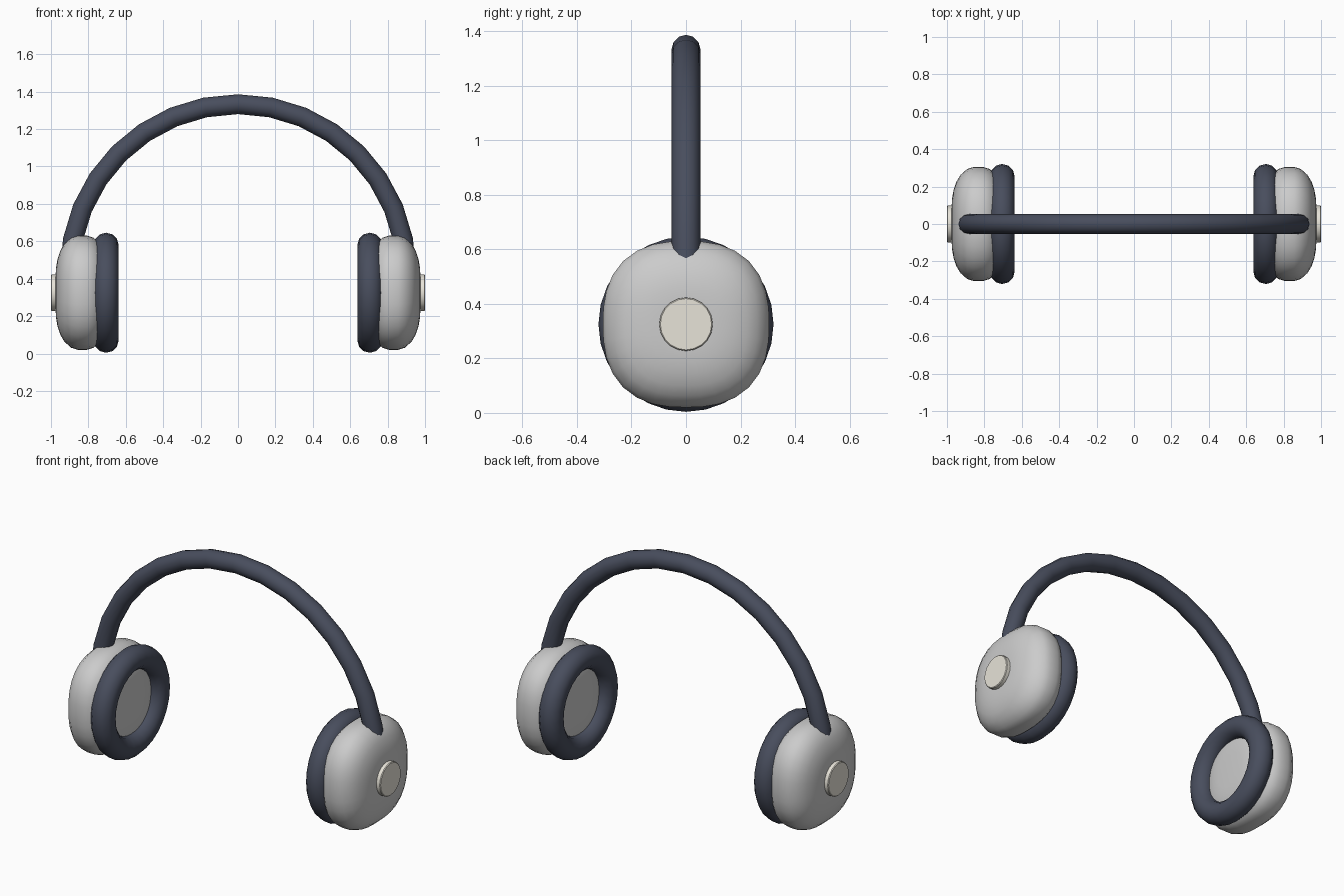
import bpy, bmesh
from math import sin, cos, pi, radians
from mathutils import Matrix

if "Cube" in bpy.data.objects:
    bpy.data.objects.remove(bpy.data.objects["Cube"])

CUP_Z = 0.325


def material(name, rgb):
    m = bpy.data.materials.new(name)
    m.diffuse_color = (*rgb, 1)
    m.use_nodes = True
    m.node_tree.nodes["Principled BSDF"].inputs["Base Color"].default_value = m.diffuse_color
    return m


NAVY = material("navy", (0.065, 0.075, 0.11))
CREAM = material("cream", (0.80, 0.77, 0.69))


def loft(name, rings, mat=None, closed=False, angle=60):
    """Skin a list of equal-length point rings, capped or joined into a loop."""
    bm = bmesh.new()
    vs = [[bm.verts.new(p) for p in r] for r in rings]
    n = len(vs[0])
    pairs = list(zip(vs, vs[1:])) + ([(vs[-1], vs[0])] if closed else [])
    for a, b in pairs:
        for i in range(n):
            j = (i + 1) % n
            bm.faces.new((a[i], a[j], b[j], b[i]))
    if not closed:
        bm.faces.new(vs[0])
        bm.faces.new(vs[-1])
    bmesh.ops.recalc_face_normals(bm, faces=bm.faces)
    me = bpy.data.meshes.new(name)
    bm.to_mesh(me)
    bm.free()
    ob = bpy.data.objects.new(name, me)
    bpy.context.collection.objects.link(ob)
    if mat:
        me.materials.append(mat)
    bpy.ops.object.select_all(action='DESELECT')
    bpy.context.view_layer.objects.active = ob
    ob.select_set(True)
    bpy.ops.object.shade_smooth_by_angle(angle=radians(angle))
    return ob


def section(x, r, sides, power=2.0):
    """Superellipse outline in the YZ plane around the cup axis."""
    pts = []
    for i in range(sides):
        a = 2 * pi * i / sides
        k = (abs(cos(a)) ** power + abs(sin(a)) ** power) ** (-1 / power)
        pts.append((x, r * k * cos(a), CUP_Z + r * k * sin(a)))
    return pts


# Headband: half ring whose ends sink into the cups
R, ZC, TUBE = 0.90, 0.433, 0.053
band = []
for i in range(17):
    a = pi * i / 16
    band.append([((R + TUBE * cos(t)) * cos(a), TUBE * sin(t),
                  ZC + (R + TUBE * cos(t)) * sin(a))
                 for t in (2 * pi * k / 12 for k in range(12))])
loft("headband", band, NAVY)

# Half profile of the pillow-shaped cup: offset from its middle, radius
HALF = [(0.143, 0.10), (0.140, 0.14), (0.133, 0.18), (0.118, 0.225),
        (0.096, 0.262), (0.06, 0.294), (0.025, 0.305)]
PROFILE = HALF + [(-d, r) for d, r in reversed(HALF)]

for side, s in (("left", -1), ("right", 1)):
    # Ear cup
    loft(side + "_ear_cup",
         [section(s * (0.832 + d), r, 32, 2.5) for d, r in PROFILE])
    # Ring cushion
    loft(side + "_cushion",
         [section(s * (0.705 + 0.067 * sin(t)), 0.254 + 0.067 * cos(t), 28)
          for t in (2 * pi * k / 12 for k in range(12))], NAVY, closed=True)
    # Round outer cap
    loft(side + "_cap", [section(s * x, r, 20) for x, r in
                         ((0.95, 0.098), (0.996, 0.098), (1.0, 0.094))],
         CREAM, angle=30)
